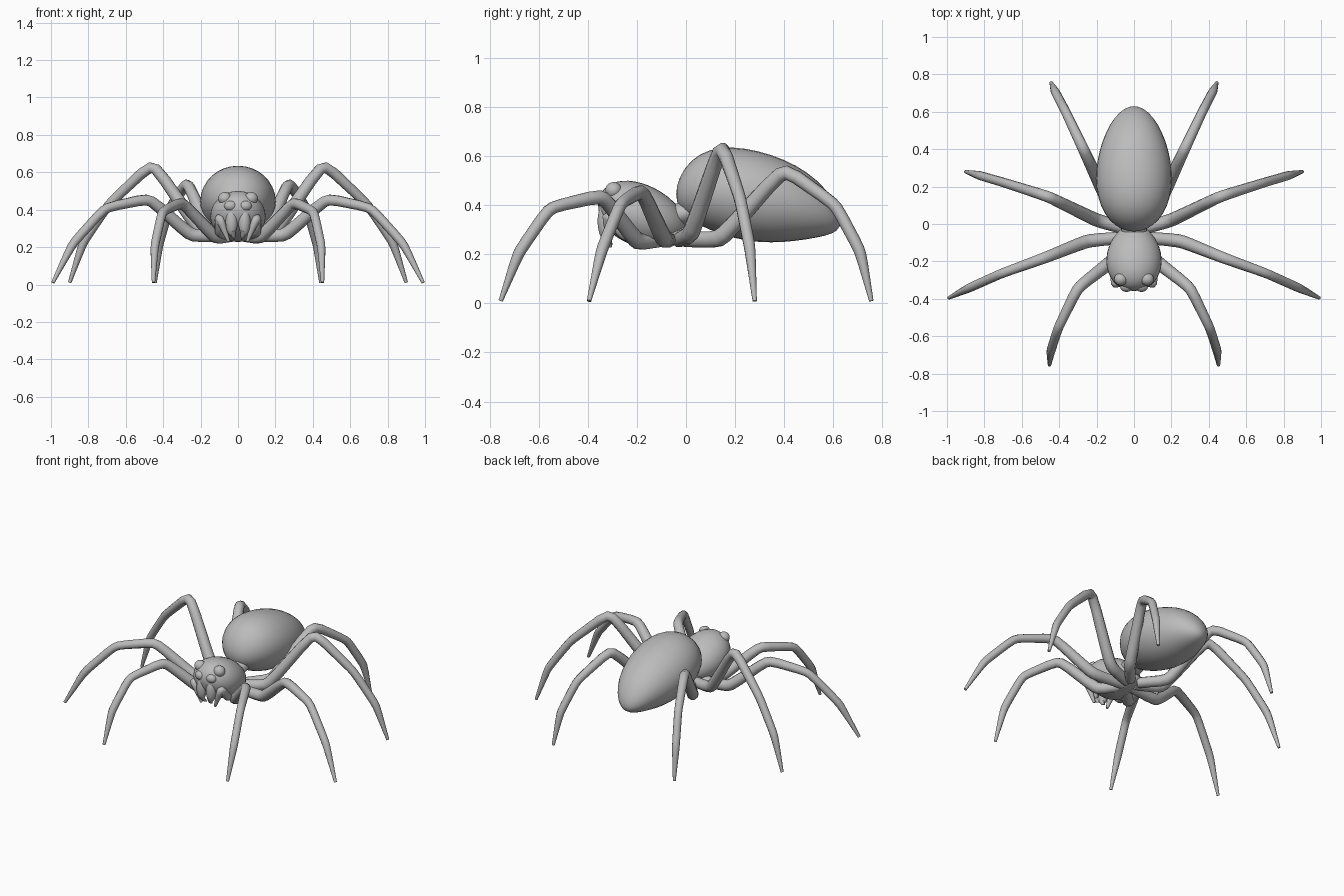
import bpy
import bmesh
from mathutils import Vector

if "Cube" in bpy.data.objects:
    bpy.data.objects.remove(bpy.data.objects["Cube"], do_unlink=True)

grey = bpy.data.materials.new("plain_grey")
grey.use_nodes = True
grey.diffuse_color = (.5, .5, .5, 1)
shader = grey.node_tree.nodes["Principled BSDF"]
shader.inputs["Base Color"].default_value = grey.diffuse_color


def add_smooth_object(name, mesh):
    """Link a finished mesh with the shared colour and smooth shading."""
    mesh.materials.clear()
    mesh.materials.append(grey)
    mesh.shade_smooth()
    bpy.context.collection.objects.link(bpy.data.objects.new(name, mesh))


def egg(name, centre, radii, taper=0, lean=0, droop=0):
    """Ellipsoid that widens (taper) and rises (lean) towards the front,
    with both ends sagging by the droop amount."""
    bm = bmesh.new()
    bmesh.ops.create_uvsphere(bm, u_segments=32, v_segments=20, radius=1)
    for vert in bm.verts:
        # The poles of the sphere become the front and back ends
        side, up, front = vert.co
        swell = 1 + taper * front
        bend = lean * front - droop * front ** 4
        vert.co = Vector(centre) + Vector((
            radii[0] * side * swell,
            -radii[1] * front,
            radii[2] * up * swell + bend))
    bmesh.ops.recalc_face_normals(bm, faces=bm.faces)
    mesh = bpy.data.meshes.new(name)
    bm.to_mesh(mesh)
    bm.free()
    add_smooth_object(name, mesh)


def egg_pair(name, centre, radii):
    """Left and right copies of an ellipsoid."""
    x, y, z = centre
    egg("left_" + name, (x, y, z), radii)
    egg("right_" + name, (-x, y, z), radii)


def cut_corners(path, amount):
    """Replace every inner joint by two points beside it."""
    result = [path[0]]
    for before, joint, after in zip(path, path[1:], path[2:]):
        result.append(joint.lerp(before, amount))
        result.append(joint.lerp(after, amount))
    result.append(path[-1])
    return result


def limb_pair(name, joints, thickness):
    """Left and right tapered tubes through the joints, with rounded bends."""
    path = [Vector((*joint, r)) for joint, r in zip(joints, thickness)]
    path = cut_corners(cut_corners(path, .1), .2)
    for side, sign in (("left_", 1), ("right_", -1)):
        curve = bpy.data.curves.new(name, "CURVE")
        curve.dimensions = "3D"
        curve.bevel_depth = 1
        curve.bevel_resolution = 3
        curve.use_fill_caps = True
        spline = curve.splines.new("POLY")
        spline.points.add(len(path) - 1)
        for point, (x, y, z, radius) in zip(spline.points, path):
            point.co = (sign * x, y, z, 1)
            point.radius = radius
        tube = bpy.data.objects.new("tube", curve)
        bpy.context.collection.objects.link(tube)
        graph = bpy.context.evaluated_depsgraph_get()
        mesh = bpy.data.meshes.new_from_object(tube.evaluated_get(graph))
        bpy.data.objects.remove(tube, do_unlink=True)
        add_smooth_object(side + name, mesh)


def leg_pair(name, hip_y, thigh, knee, wrist, tip):
    """Five-jointed legs whose last section bows gently outwards."""
    hip = (.03, hip_y, .26)
    shin = Vector(wrist).lerp(Vector(tip), .5) * 1.04
    limb_pair(name, (hip, thigh, knee, wrist, shin, tip),
              (.032, .036, .03, .025, .024, .009))


# Body
egg("abdomen", (0, .295, .435), (.2, .335, .184), taper=.15, lean=.055, droop=.045)
egg("head", (0, -.18, .36), (.147, .178, .13), taper=.1, lean=.04)
egg("waist", (0, 0, .37), (.07, .12, .05), lean=-.03)
egg("breastplate", (0, -.11, .28), (.09, .14, .05))

# Eyes and jaws
egg_pair("side_eye", (.07, -.295, .46), (.036, .034, .034))
egg_pair("front_eye", (.04, -.335, .42), (.034, .028, .028))
egg_pair("jaw", (.034, -.33, .335), (.032, .03, .075))

# Fangs and feelers
limb_pair("fang", ((.03, -.335, .29), (.025, -.325, .26), (.02, -.3, .24)),
          (.02, .012, .004))
limb_pair("feeler", ((.07, -.17, .26), (.1, -.25, .28), (.1, -.32, .36), (.05, -.31, .23)),
          (.025, .025, .026, .008))

# Legs
leg_pair("first_leg", -.11, (.12, -.2, .25), (.3, -.34, .44),
         (.405, -.555, .39), (.452, -.755, .01))
leg_pair("second_leg", -.07, (.25, -.09, .26), (.475, -.18, .46),
         (.71, -.265, .41), (.99, -.395, .01))
leg_pair("third_leg", -.03, (.2, .02, .28), (.455, .145, .65),
         (.69, .22, .43), (.9, .28, .01))
leg_pair("fourth_leg", 0, (.15, .14, .26), (.27, .4, .55),
         (.37, .61, .4), (.443, .755, .01))
